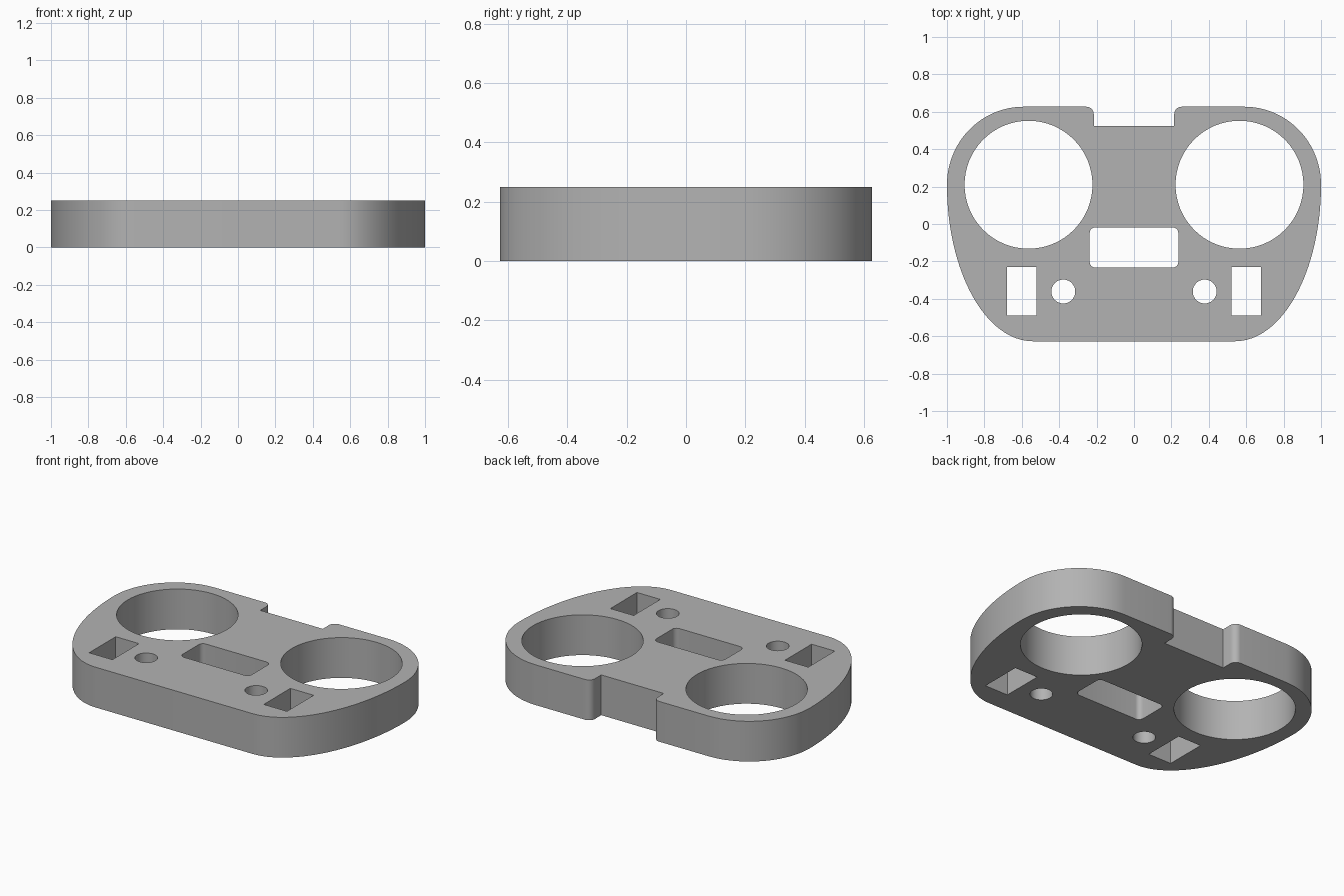
import bpy
from math import sin, cos, pi, radians

cube = bpy.data.objects.get("Cube")
if cube:
    bpy.data.objects.remove(cube, do_unlink=True)

THICKNESS = 0.25
HALF_DEPTH = 0.627


def arc(cx, cy, rx, ry, start, end, steps):
    """Points along an elliptical arc, angles in degrees."""
    angles = [radians(start + (end - start) * i / steps) for i in range(steps + 1)]
    return [(cx + rx * cos(a), cy + ry * sin(a)) for a in angles]


def circle(cx, cy, r, steps):
    return arc(cx, cy, r, r, 0, 360, steps)[:-1]


def rectangle(x0, y0, x1, y1, r=0):
    if not r:
        return [(x0, y0), (x1, y0), (x1, y1), (x0, y1)]
    corners = [(x1 - r, y1 - r), (x0 + r, y1 - r), (x0 + r, y0 + r), (x1 - r, y0 + r)]
    return [p for i, (x, y) in enumerate(corners)
            for p in arc(x, y, r, r, 90 * i, 90 * i + 90, 6)]


def mirror(points):
    return [(-x, y) for x, y in reversed(points)]


# Half outline: front edge, long side sweep, back corner, rounded notch lip
half = arc(0.54, 0.21, 0.46, HALF_DEPTH + 0.21, -90, 0, 32)
half += arc(0.59, 0.21, 0.41, HALF_DEPTH - 0.21, 0, 90, 24)[1:]
half += arc(0.255, HALF_DEPTH - 0.04, 0.04, 0.04, 90, 180, 8)
half += [(0.215, 0.525)]
loops = [half + mirror(half)]

# Openings: central slot, then mirrored large holes, small holes and windows
loops.append(rectangle(-0.237, -0.233, 0.237, -0.018, 0.03))
for opening in (circle(0.564, 0.21, 0.342, 64),
                circle(0.378, -0.361, 0.064, 32),
                rectangle(0.52, -0.49, 0.68, -0.229)):
    loops += [opening, mirror(opening)]

# Filled profile extruded into the plate
profile = bpy.data.curves.new("plate_profile", "CURVE")
profile.dimensions = "2D"
profile.fill_mode = "BOTH"
profile.extrude = THICKNESS / 2
for points in loops:
    spline = profile.splines.new("POLY")
    spline.points.add(len(points) - 1)
    for point, (x, y) in zip(spline.points, points):
        point.co = (x, y, 0, 1)
    spline.use_cyclic_u = True

plate = bpy.data.objects.new("plate", profile)
bpy.context.collection.objects.link(plate)
plate.location.z = THICKNESS / 2
bpy.ops.object.select_all(action="DESELECT")
plate.select_set(True)
bpy.context.view_layer.objects.active = plate
bpy.ops.object.convert(target="MESH")
plate = bpy.context.object

# Weld the caps to the walls and make the faces point outward
bpy.ops.object.mode_set(mode="EDIT")
bpy.ops.mesh.select_all(action="SELECT")
bpy.ops.mesh.remove_doubles(threshold=0.0005)
bpy.ops.mesh.normals_make_consistent(inside=False)
bpy.ops.object.mode_set(mode="OBJECT")
bpy.ops.object.shade_smooth_by_angle(angle=radians(30))

# Grey finish
GREY = (0.45, 0.45, 0.45, 1)
grey = bpy.data.materials.new("grey")
grey.use_nodes = True
grey.diffuse_color = GREY
grey.node_tree.nodes["Principled BSDF"].inputs["Base Color"].default_value = GREY
plate.data.materials.clear()
plate.data.materials.append(grey)
